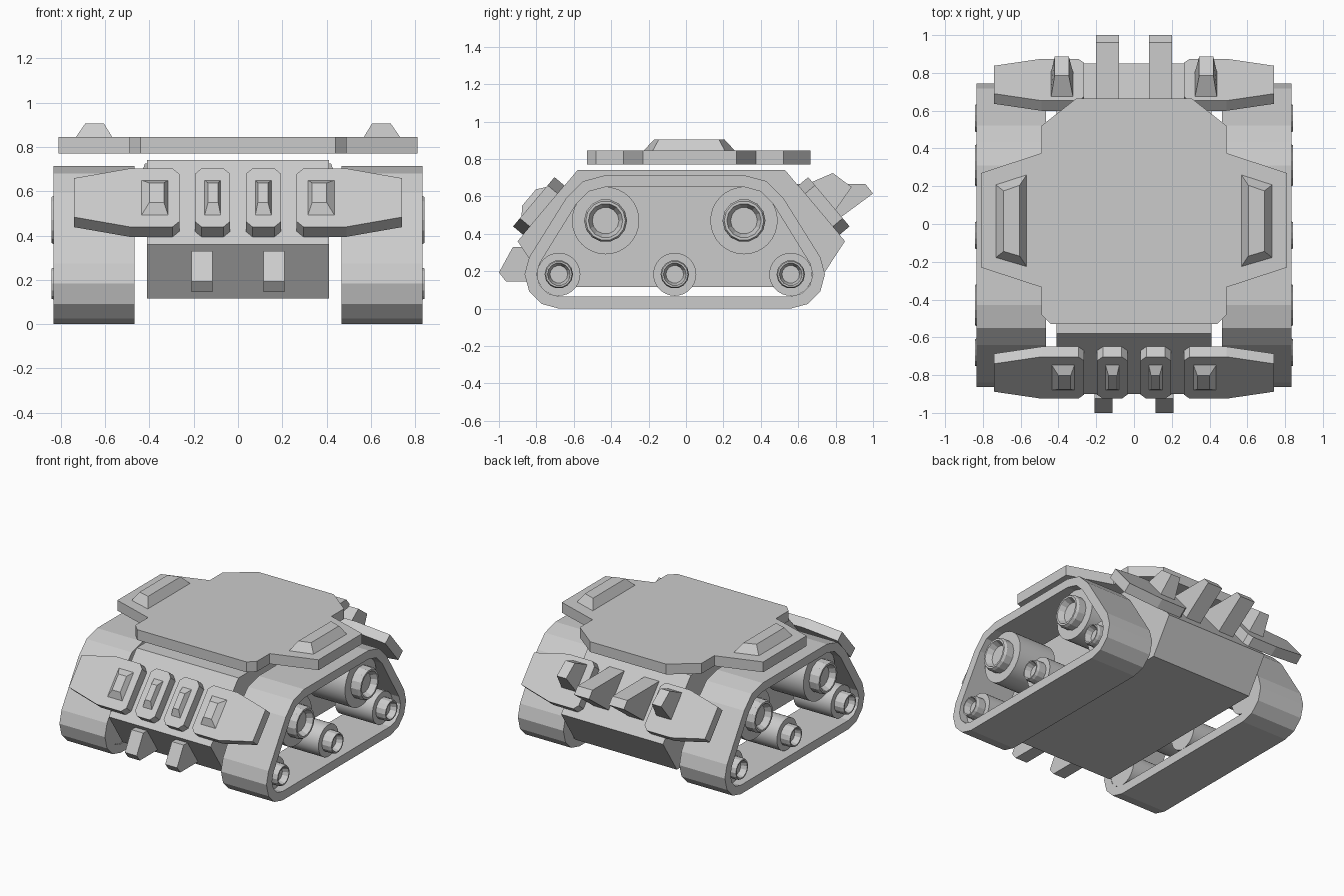
import bpy, bmesh
from math import sin, cos, pi, radians

old = bpy.data.objects.get("Cube")
if old:
    bpy.data.objects.remove(old, do_unlink=True)

grey = bpy.data.materials.new("plain_grey")
grey.use_nodes = True
COLOUR = (0.6, 0.6, 0.6, 1)
grey.diffuse_color = COLOUR
grey.node_tree.nodes["Principled BSDF"].inputs["Base Color"].default_value = COLOUR


def loft(name, rings, closed=False, smooth=False):
    """Bridge matching rings of points; cap the ends unless closed."""
    bm = bmesh.new()
    loops = [[bm.verts.new(p) for p in ring] for ring in rings]
    n = len(loops[0])
    pairs = list(zip(loops, loops[1:]))
    if closed:
        pairs.append((loops[-1], loops[0]))
    else:
        bm.faces.new(loops[0])
        bm.faces.new(loops[-1])
    for a, b in pairs:
        for i in range(n):
            j = (i + 1) % n
            bm.faces.new((a[i], a[j], b[j], b[i]))
    bmesh.ops.recalc_face_normals(bm, faces=bm.faces)
    mesh = bpy.data.meshes.new(name)
    bm.to_mesh(mesh)
    bm.free()
    mesh.materials.append(grey)
    ob = bpy.data.objects.new(name, mesh)
    bpy.context.collection.objects.link(ob)
    if smooth:
        bpy.ops.object.select_all(action='DESELECT')
        ob.select_set(True)
        bpy.context.view_layer.objects.active = ob
        bpy.ops.object.shade_smooth_by_angle(angle=radians(30))
    return ob


def side_prism(name, yz, x0, x1):
    """Extrude a side profile across x."""
    return loft(name, [[(x, y, z) for y, z in yz] for x in (x0, x1)])


def on_slope(x, s, h, end):
    """Point on the sloped hull end: s down the slope, h outward."""
    return (x, -0.025 + end * (0.555 + 0.644 * s + 0.765 * h),
            0.74 - 0.765 * s + 0.644 * h)


def slope_plate(name, outline, end, sx, thick=0.07):
    return loft(name, [[on_slope(sx * x, s, h, end) for x, s in outline]
                       for h in (0, thick)])


def slope_block(name, base, top, end, sx):
    """Tapered block; base and top are (x0, x1, s0, s1, h0, h1)."""
    def ring(x0, x1, s0, s1, h0, h1):
        return [on_slope(sx * x, s, h, end)
                for x, s, h in ((x0, s0, h0), (x1, s0, h0), (x1, s1, h1), (x0, s1, h1))]
    return loft(name, [ring(*base), ring(*top)])


def lathe(name, profile, y, z, sx, sides, smooth=False):
    """Spin (radius, x) pairs about an axle along x."""
    rings = [[(sx * x, y + r * cos(2 * pi * i / sides), z + r * sin(2 * pi * i / sides))
              for i in range(sides)] for r, x in profile]
    return loft(name, rings, smooth=smooth)


# Hull
side_prism("hull", [(-0.58, 0.74), (-0.9, 0.36), (-0.74, 0.115),
                    (0.69, 0.115), (0.85, 0.36), (0.53, 0.74)], -0.41, 0.41)

# Floating roof plate
half = [(0.44, -0.53), (0.49, -0.48), (0.49, -0.335), (0.81, -0.23),
        (0.81, 0.27), (0.49, 0.375), (0.49, 0.52), (0.305, 0.665)]
roof = half + [(-x, y) for x, y in reversed(half)]
loft("roof_plate", [[(x, y, z) for x, y in roof] for z in (0.77, 0.845)])

# Track layout
FRONT, MIDDLE, BACK = -0.68, -0.06, 0.56
BIG_FRONT, BIG_BACK = -0.43, 0.31
LOW, HIGH = 0.183, 0.47


def belt_outline(small, big):
    arcs = ((BACK, LOW, small, -90, 30), (BIG_BACK, HIGH, big, 30, 90),
            (BIG_FRONT, HIGH, big, 90, 150), (FRONT, LOW, small, 150, 270))
    return [(y + r * cos(radians(a)), z + r * sin(radians(a)))
            for y, z, r, a0, a1 in arcs for a in range(a0, a1 + 1, 30)]


outer_plate = [(0.265, 0.14), (0.295, 0.108), (0.49, 0.108), (0.74, 0.165),
               (0.74, 0.395), (0.49, 0.452), (0.295, 0.452), (0.265, 0.42)]
inner_plate = [(0.035, 0.14), (0.065, 0.108), (0.165, 0.108), (0.195, 0.14),
               (0.195, 0.42), (0.165, 0.452), (0.065, 0.452), (0.035, 0.42)]

for side, sx in (("left", 1), ("right", -1)):
    # Track belt
    outer, inner = belt_outline(0.183, 0.243), belt_outline(0.118, 0.18)
    loft(side + "_track_belt",
         [[(sx * x, y, z) for y, z in ring] for ring, x in
          ((outer, 0.467), (outer, 0.833), (inner, 0.833), (inner, 0.467))], closed=True)

    # Wheels with dished hubs
    for label, y, z, r, hub in (("front_wheel", FRONT, LOW, 0.115, 0.076),
                                ("middle_wheel", MIDDLE, LOW, 0.115, 0.076),
                                ("back_wheel", BACK, LOW, 0.115, 0.076),
                                ("front_drum", BIG_FRONT, HIGH, 0.18, 0.115),
                                ("back_drum", BIG_BACK, HIGH, 0.18, 0.115)):
        lathe(f"{side}_{label}", [(r, 0.47), (r, 0.77)], y, z, sx, 32, True)
        lathe(f"{side}_{label}_hub",
              [(hub, 0.76), (hub, 0.825), (hub * 0.92, 0.843),
               (hub * 0.8, 0.843), (hub * 0.62, 0.80)], y, z, sx, 14)

    # Roof blister
    base = [(0.735, -0.18), (0.565, -0.23), (0.565, 0.265), (0.735, 0.21)]
    top = [(0.69, -0.145), (0.605, -0.17), (0.605, 0.205), (0.69, 0.175)]
    loft(side + "_roof_blister", [[(sx * x, y, z) for x, y in ring]
                                  for ring, z in ((base, 0.84), (top, 0.905))])

    # Front armour with raised ribs
    slope_plate(side + "_front_wing_plate", outer_plate, -1, sx)
    slope_plate(side + "_front_inner_plate", inner_plate, -1, sx)
    slope_block(side + "_front_wing_rib", (0.31, 0.445, 0.164, 0.395, 0.06, 0.06),
                (0.335, 0.40, 0.222, 0.336, 0.104, 0.104), -1, sx)
    slope_block(side + "_front_inner_rib", (0.075, 0.155, 0.164, 0.395, 0.06, 0.06),
                (0.09, 0.135, 0.222, 0.336, 0.104, 0.104), -1, sx)

    # Front tow strut
    side_prism(side + "_front_strut", [(-0.84, 0.33), (-0.925, 0.33), (-1.0, 0.193),
                                       (-0.963, 0.145), (-0.74, 0.145)],
               sx * 0.115, sx * 0.21)

    # Rear armour, tapered blocks and exhaust wedges
    slope_plate(side + "_rear_wing_plate", outer_plate, 1, sx)
    slope_block(side + "_rear_block", (0.31, 0.45, 0.12, 0.355, 0, 0),
                (0.345, 0.42, 0.176, 0.298, 0.185, 0.214), 1, sx)
    side_prism(side + "_rear_exhaust", [(0.57, 0.665), (0.96, 0.665), (1.0, 0.615),
                                        (0.81, 0.475), (0.75, 0.43)],
               sx * 0.08, sx * 0.2)
